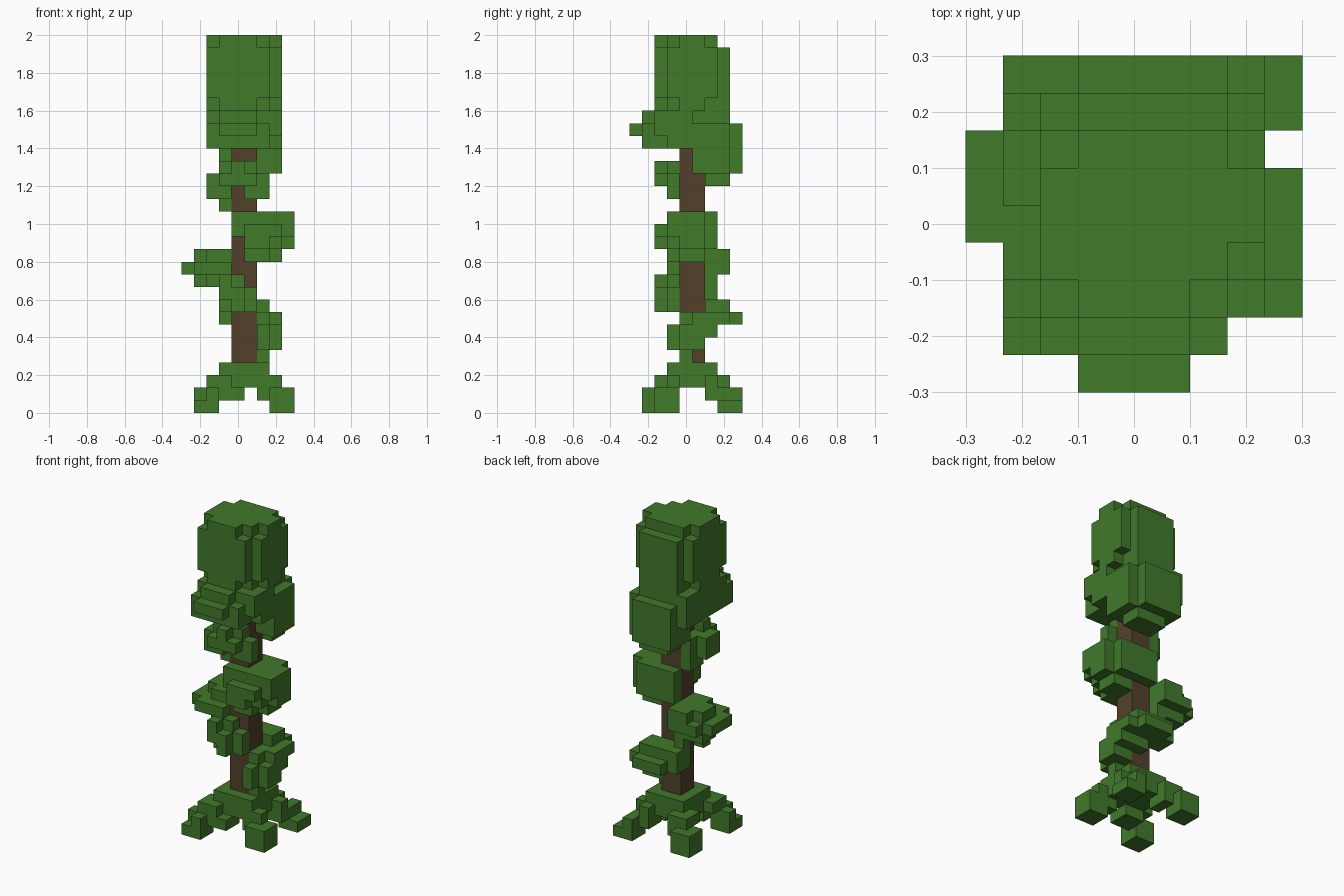
import bpy
import bmesh
from mathutils import Vector

cube = bpy.data.objects.get("Cube")
if cube:
    bpy.data.objects.remove(cube, do_unlink=True)

UNIT = 2 / 30        # edge of one block
HALF = 4.5           # blocks from the edge of the plan to its middle


def make_material(name, red, green, blue):
    material = bpy.data.materials.new(name)
    material.use_nodes = True
    colour = (red, green, blue, 1)
    material.diffuse_color = colour
    shader = next(n for n in material.node_tree.nodes if n.type == "BSDF_PRINCIPLED")
    shader.inputs["Base Color"].default_value = colour
    return material


leaf_green = make_material("leaf green", .052, .192, .023)
bark_brown = make_material("bark brown", .088, .051, .023)


def block(x_from, x_to, y_from, y_to, z_from, z_to):
    """Set of grid cells filling a box."""
    return {(x, y, z)
            for x in range(x_from, x_to)
            for y in range(y_from, y_to)
            for z in range(z_from, z_to)}


def fill(*boxes):
    """Union of several boxes of grid cells."""
    cells = set()
    for box in boxes:
        cells |= block(*box)
    return cells


def build(name, cells, material):
    """Skin the cells with outside faces only and merge the flat ones."""
    mesh_data = bmesh.new()
    corners = {}

    def corner(point):
        key = tuple(round(value) for value in point)
        if key not in corners:
            x, y, z = key
            corners[key] = mesh_data.verts.new(
                ((x - HALF) * UNIT, (y - HALF) * UNIT, z * UNIT))
        return corners[key]

    for cell in sorted(cells):
        for axis in range(3):
            for side in (-1, 1):
                normal = Vector((0, 0, 0))
                normal[axis] = side
                if tuple(int(a + b) for a, b in zip(cell, normal)) in cells:
                    continue
                across = Vector((0, 0, 0))
                across[(axis + 1) % 3] = 1
                up = normal.cross(across)
                middle = Vector(cell) + Vector((.5, .5, .5)) + normal / 2
                ring = [middle + (a * across + b * up) / 2
                        for a, b in ((-1, -1), (1, -1), (1, 1), (-1, 1))]
                mesh_data.faces.new([corner(point) for point in ring])

    bmesh.ops.dissolve_limit(mesh_data, angle_limit=.01,
                             verts=mesh_data.verts, edges=mesh_data.edges)
    mesh = bpy.data.meshes.new(name)
    mesh_data.to_mesh(mesh)
    mesh_data.free()
    mesh.materials.append(material)
    part = bpy.data.objects.new(name, mesh)
    bpy.context.collection.objects.link(part)


# Trunk
build("trunk", fill((4, 6, 4, 6, 3, 22)), bark_brown)

# Leafy base with four spreading roots
base = fill((3, 7, 3, 7, 2, 4))
front_right_root = fill((1, 3, 1, 3, 0, 1), (2, 3, 1, 3, 1, 2),
                        (1, 2, 2, 3, 1, 2), (3, 5, 2, 4, 1, 2),
                        (2, 4, 2, 4, 2, 3))
front_left_root = fill((7, 9, 2, 4, 0, 2), (6, 7, 3, 4, 1, 2),
                       (6, 8, 3, 4, 2, 3))
back_left_root = fill((7, 9, 7, 9, 0, 1), (6, 8, 6, 8, 1, 2),
                      (7, 8, 8, 9, 1, 2),
                      (6, 8, 6, 7, 2, 3), (6, 7, 7, 8, 2, 3))
back_right_root = fill((1, 3, 7, 9, 0, 2), (3, 4, 6, 8, 1, 2),
                       (2, 4, 6, 8, 2, 3))
build("leafy_roots", base | front_right_root | front_left_root
      | back_left_root | back_right_root, leaf_green)

# Foliage winding up around the trunk
lower_left_leaves = fill((6, 7, 4, 5, 4, 5), (6, 7, 3, 6, 5, 7),
                         (7, 8, 4, 6, 5, 7), (6, 8, 5, 7, 6, 8),
                         (6, 7, 4, 6, 7, 8))
build("lower_left_leaves", lower_left_leaves, leaf_green)

lower_back_leaves = fill((5, 7, 6, 7, 6, 7), (3, 7, 6, 8, 7, 9),
                         (4, 7, 8, 9, 7, 8), (7, 8, 6, 8, 7, 8),
                         (3, 4, 6, 7, 9, 10))
build("lower_back_leaves", lower_back_leaves, leaf_green)

lower_front_leaves = fill((3, 6, 3, 4, 8, 10), (4, 5, 2, 4, 8, 10),
                          (3, 5, 2, 3, 9, 10), (3, 5, 3, 4, 10, 11),
                          (3, 4, 2, 3, 10, 11), (3, 4, 3, 4, 11, 12))
build("lower_front_leaves", lower_front_leaves, leaf_green)

middle_right_leaves = fill((2, 4, 4, 7, 10, 13), (1, 2, 5, 7, 10, 13),
                           (0, 1, 4, 7, 11, 12), (1, 4, 3, 8, 11, 12),
                           (2, 4, 7, 8, 12, 13))
build("middle_right_leaves", middle_right_leaves, leaf_green)

middle_left_leaves = fill((5, 7, 3, 6, 12, 16), (7, 8, 4, 6, 12, 13),
                          (7, 8, 3, 6, 13, 16), (5, 7, 2, 3, 13, 15),
                          (7, 8, 2, 3, 14, 15), (8, 9, 4, 6, 13, 16),
                          (8, 9, 3, 4, 14, 16), (4, 5, 3, 4, 14, 16),
                          (4, 8, 6, 7, 13, 16))
build("middle_left_leaves", middle_left_leaves, leaf_green)

upper_front_leaves = fill((3, 4, 4, 6, 16, 19), (2, 4, 3, 5, 17, 19),
                          (5, 7, 3, 4, 17, 19), (3, 6, 3, 4, 18, 20),
                          (3, 6, 2, 3, 18, 19), (4, 5, 2, 3, 19, 20))
build("upper_front_leaves", upper_front_leaves, leaf_green)

# Canopy: wide skirt, back lobe and tall rounded crown
skirt = fill((2, 8, 3, 7, 21, 23), (2, 7, 2, 8, 21, 24),
             (7, 8, 2, 5, 22, 24),
             (2, 7, 1, 2, 21, 23), (3, 6, 1, 2, 23, 24),
             (3, 6, 0, 1, 22, 23))
back_lobe = fill((4, 7, 6, 8, 18, 19), (3, 8, 6, 8, 19, 23),
                 (6, 8, 5, 6, 19, 21), (3, 7, 8, 9, 19, 23))
crown_core = fill((3, 6, 2, 7, 24, 30), (2, 7, 3, 6, 24, 30),
                  (2, 8, 4, 6, 24, 30), (3, 7, 4, 7, 24, 30))
crown_sides = fill((2, 7, 2, 7, 25, 29), (2, 8, 3, 7, 25, 29),
                   (3, 7, 7, 8, 24, 29))
build("canopy", skirt | back_lobe | crown_core | crown_sides, leaf_green)
